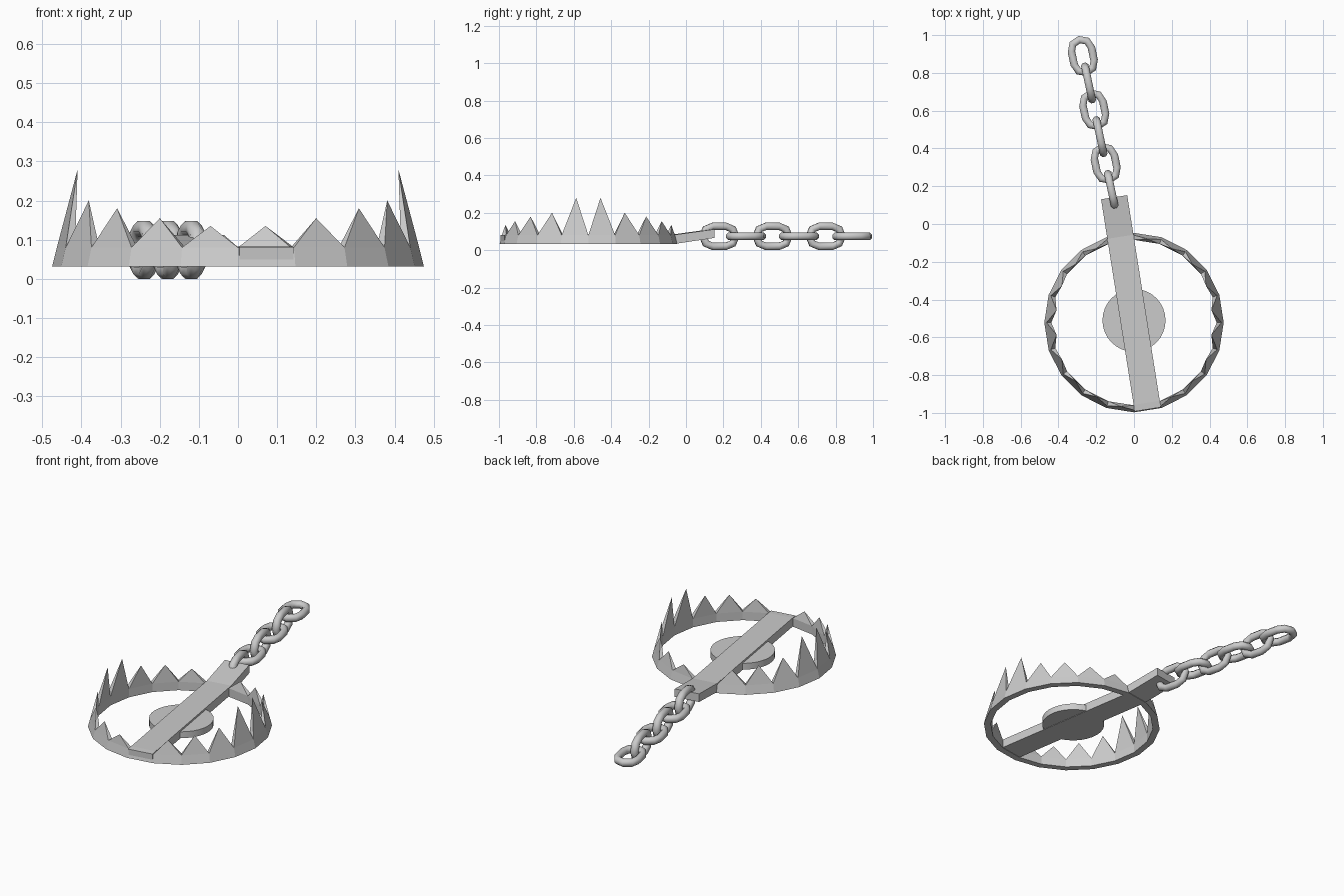
import bpy, bmesh
from math import sin, cos, pi, radians
from mathutils import Vector, Matrix

if "Cube" in bpy.data.objects:
    bpy.data.objects.remove(bpy.data.objects["Cube"])

CY = -0.522          # centre of the jaw ring
BAR_TILT = radians(9)


def make(name, verts, faces, smooth=None):
    me = bpy.data.meshes.new(name)
    me.from_pydata([tuple(v) for v in verts], [], faces)
    bm = bmesh.new()
    bm.from_mesh(me)
    bmesh.ops.recalc_face_normals(bm, faces=bm.faces)
    bm.to_mesh(me)
    bm.free()
    ob = bpy.data.objects.new(name, me)
    bpy.context.collection.objects.link(ob)
    if smooth:
        bpy.ops.object.select_all(action='DESELECT')
        ob.select_set(True)
        bpy.context.view_layer.objects.active = ob
        bpy.ops.object.shade_smooth_by_angle(angle=radians(smooth))
    return ob


def polar(r, a, z):
    # angle measured from the front (-y) towards +x
    return Vector((r * sin(a), CY - r * cos(a), z))


# Jaw ring: 20-sided band, one leaning tooth per side, none where the bar passes
N = 20
profile = [(0.475, 0.032), (0.463, 0.08), (0.438, 0.08), (0.438, 0.032)]
teeth = [(0.449, 0.135), (0.44, 0.155), (0.437, 0.18), (0.428, 0.20), (0.415, 0.28)]
verts = [polar(r, 2 * pi * i / N, z) for i in range(N) for r, z in profile]
faces = []
for i in range(N):
    a, b = 4 * i, 4 * ((i + 1) % N)
    for k in (0, 2, 3):
        n = (k + 1) % 4
        faces.append((a + k, b + k, b + n, a + n))
    base = (a + 1, b + 1, b + 2, a + 2)
    if i in (0, 10):
        faces.append(base)
        continue
    j = i % 10
    r, z = teeth[min(j, 9 - j)]
    tip = len(verts)
    verts.append(polar(r, 2 * pi * (i + 0.5) / N, z))
    faces += [(base[k], base[(k + 1) % 4], tip) for k in range(4)]
make("jaw_ring", verts, faces)

# Base bar: flat strip across the ring, bent upwards behind it
bar_rot = Matrix.Translation((0, CY, 0)) @ Matrix.Rotation(BAR_TILT, 4, 'Z')
stations = [(-0.465, 0.034, 0.081), (-0.43, 0.034, 0.083),
            (0.46, 0.034, 0.083), (0.672, 0.066, 0.112)]
verts = []
for y, z0, z1 in stations:
    for x, z in ((-0.07, z0), (0.07, z0), (0.07, z1), (-0.07, z1)):
        verts.append(bar_rot @ Vector((x, y, z)))
faces = [(0, 1, 2, 3), (12, 13, 14, 15)]
for s in range(len(stations) - 1):
    for k in range(4):
        n = (k + 1) % 4
        faces.append((4 * s + k, 4 * s + n, 4 * s + 4 + n, 4 * s + 4 + k))
make("base_bar", verts, faces)

# Trigger plate: round disc under the middle of the bar
M = 32
verts = [(0.167 * cos(2 * pi * i / M), CY + 0.012 + 0.167 * sin(2 * pi * i / M), z)
         for z in (0.036, 0.072) for i in range(M)]
faces = [tuple(range(M)), tuple(range(M, 2 * M))]
faces += [(i, (i + 1) % M, M + (i + 1) % M, M + i) for i in range(M)]
make("trigger_plate", verts, faces, smooth=30)


# Chain: stadium-shaped links, alternately upright and flat
def link(name, matrix, length=0.218, width=0.148, r=0.02, sides=8):
    w = width / 2 - r
    h = length / 2 - r - w
    path = []
    for end in (0, 1):
        for k in range(5):
            a = end * pi + k * pi / 4
            c, s = cos(a), sin(a)
            path.append((Vector((w * c, w * s + (-h if end else h), 0)), Vector((c, s, 0))))
    verts, faces, n = [], [], len(path)
    for i, (p, out) in enumerate(path):
        for k in range(sides):
            t = 2 * pi * (k + 0.5) / sides
            q = r / cos(pi / sides)
            verts.append(matrix @ (p + out * q * cos(t) + Vector((0, 0, q * sin(t)))))
            a, b = i * sides, ((i + 1) % n) * sides
            m = (k + 1) % sides
            faces.append((a + k, b + k, b + m, a + m))
    make(name, verts, faces, smooth=50)


for i in range(6):
    y = 0.178 + 0.1422 * i
    pos = Matrix.Translation((-0.12 - 0.213 * (y - 0.18), y, 0.074))
    rot = Matrix.Rotation(radians(12), 4, 'Z')
    if i % 2 == 0:
        rot = rot @ Matrix.Rotation(pi / 2, 4, 'Y')
    link(f"chain_link_{i + 1}", pos @ rot)
